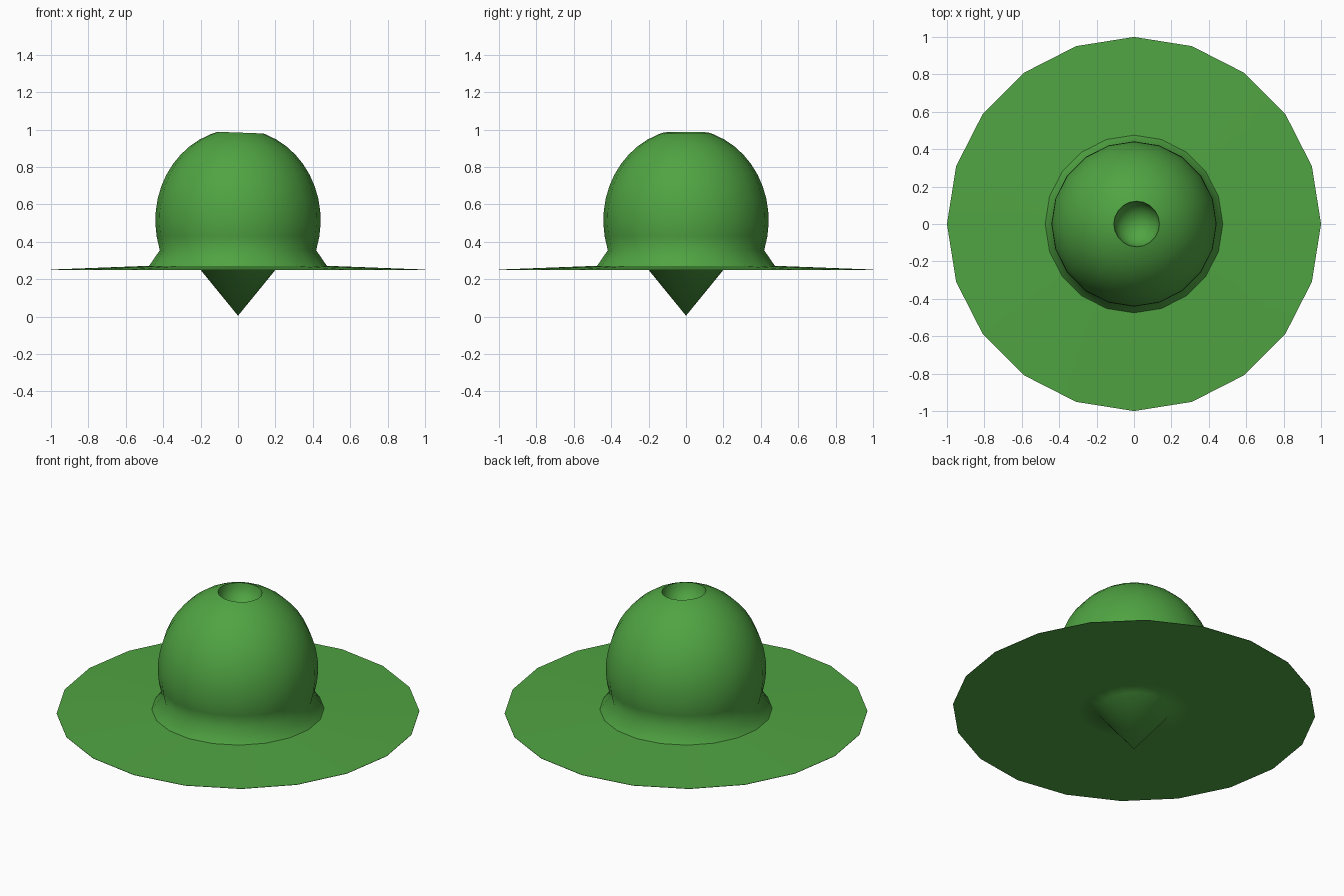
import bpy, bmesh, math

if "Cube" in bpy.data.objects:
    bpy.data.objects.remove(bpy.data.objects["Cube"])

SEG = 20
green = bpy.data.materials.new("leaf green")
green.diffuse_color = (0.08, 0.37, 0.055, 1)
green.use_nodes = True
green.node_tree.nodes["Principled BSDF"].inputs["Base Color"].default_value = green.diffuse_color


def lathe(name, profile, zfun=None):
    """Spin rings (radius, z, x shift) round z; radius 0 makes a single point.
    A z of None places the ring on the surface zfun(x, y)."""
    bm = bmesh.new()
    rings = []
    for r, z, dx in profile:
        pts = []
        for i in range(1 if r == 0 else SEG):
            a = 2 * math.pi * i / SEG
            x, y = dx + r * math.cos(a), r * math.sin(a)
            pts.append(bm.verts.new((x, y, zfun(x, y) if z is None else z)))
        rings.append(pts)
    for lo, hi in zip(rings, rings[1:]):
        for i in range(SEG):
            j = (i + 1) % SEG
            if len(lo) == 1:
                bm.faces.new((lo[0], hi[j], hi[i]))
            elif len(hi) == 1:
                bm.faces.new((lo[i], lo[j], hi[0]))
            else:
                bm.faces.new((lo[i], lo[j], hi[j], hi[i]))
    me = bpy.data.meshes.new(name)
    bm.to_mesh(me)
    bm.free()
    me.materials.append(green)
    ob = bpy.data.objects.new(name, me)
    bpy.context.collection.objects.link(ob)
    bpy.ops.object.select_all(action='DESELECT')
    ob.select_set(True)
    bpy.context.view_layer.objects.active = ob
    bpy.ops.object.shade_smooth_by_angle(angle=math.radians(60))
    return ob


# wide thin brim with the pointed spike underneath
lathe("brim_and_spike", [(0, 0.005, 0), (0.2, 0.25, 0), (0.31, 0.252, 0),
                         (1, 0.25, 0), (1, 0.252, 0), (0.475, 0.272, 0)])

# rounded dome: flared foot, ellipsoid body, slightly off-centre dimple on top
R, H, CZ = 0.442, 0.488, 0.515


def dome_z(x, y):
    return CZ + H * math.sqrt(max(0, 1 - (x * x + y * y) / R ** 2))


profile = [(0.475, 0.272, 0), (0.418, 0.355, 0)]
for deg in range(-10, 71, 8):
    t = math.radians(deg)
    profile.append((R * math.cos(t), CZ + H * math.sin(t), 0))
DX, BR = 0.014, 0.122
profile.append((BR, None, DX))
for deg in range(15, 90, 15):
    t = math.radians(deg)
    profile.append((BR * math.cos(t), 0.985 - 0.115 * math.sin(t), DX))
profile.append((0, 0.87, DX))
lathe("dome", profile, dome_z)
